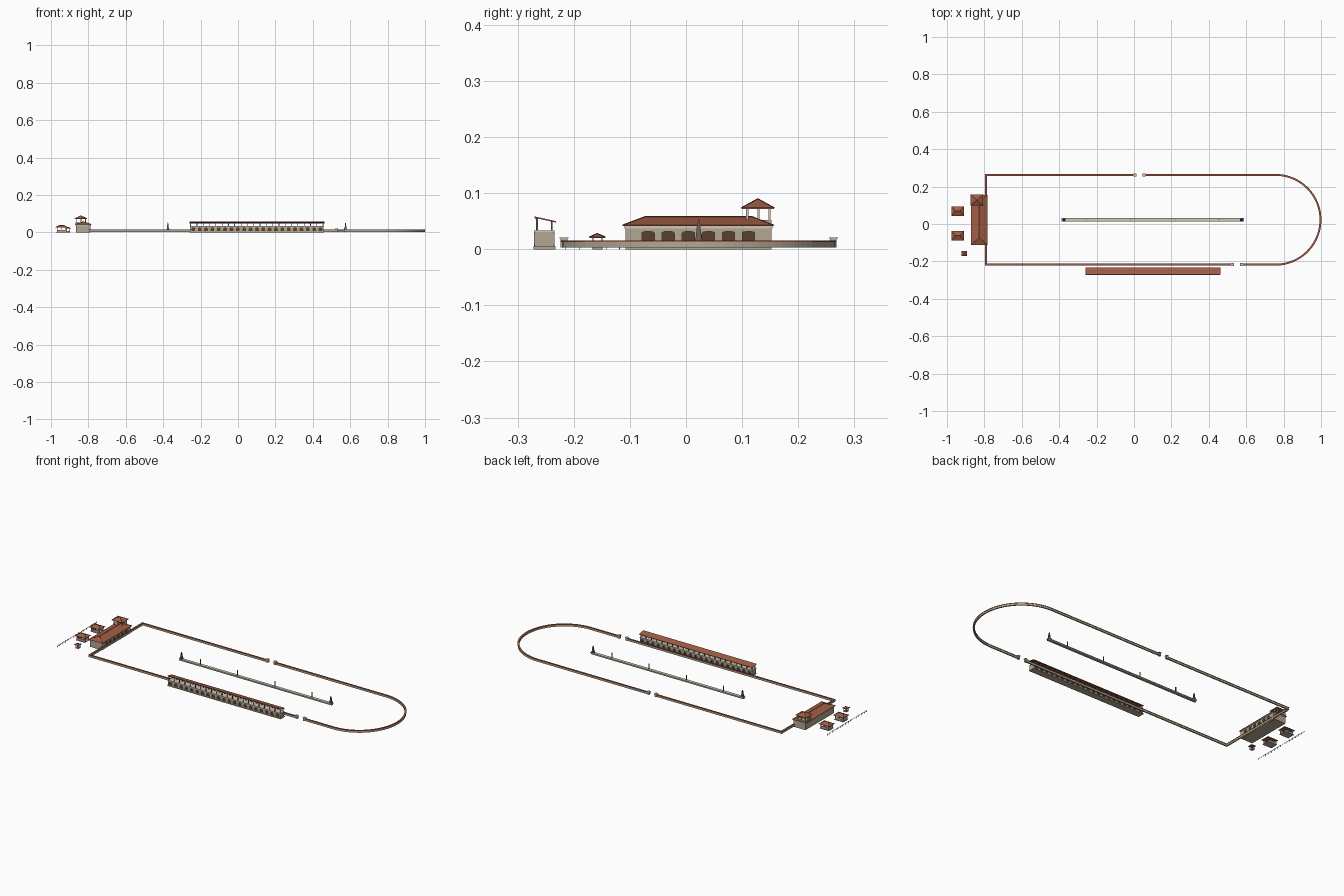
import bpy, bmesh, math
from mathutils import Vector

if "Cube" in bpy.data.objects:
    bpy.data.objects.remove(bpy.data.objects["Cube"])


def mat(name, c):
    m = bpy.data.materials.new(name)
    m.diffuse_color = (*c, 1)
    m.use_nodes = True
    m.node_tree.nodes["Principled BSDF"].inputs["Base Color"].default_value = m.diffuse_color
    return m


STONE = mat("stone", (0.45, 0.39, 0.29))
PALE = mat("pale_stone", (0.62, 0.57, 0.46))
TILE = mat("roof_tile", (0.36, 0.11, 0.06))
RIDGE = mat("ridge_tile", (0.22, 0.05, 0.03))
DARK = mat("dark_wood", (0.10, 0.05, 0.03))
IRON = mat("post_wood", (0.16, 0.12, 0.09))


def finish(name, bm, m):
    bmesh.ops.recalc_face_normals(bm, faces=bm.faces)
    me = bpy.data.meshes.new(name)
    bm.to_mesh(me)
    bm.free()
    me.materials.append(m)
    ob = bpy.data.objects.new(name, me)
    bpy.context.collection.objects.link(ob)
    return ob


def add_hull(bm, low, high):
    # solid between two rectangles (x0, x1, y0, y1, z)
    vs = []
    for x0, x1, y0, y1, z in (low, high):
        vs += [bm.verts.new(p) for p in ((x0, y0, z), (x1, y0, z), (x1, y1, z), (x0, y1, z))]
    for f in ((3, 2, 1, 0), (4, 5, 6, 7), (0, 1, 5, 4), (1, 2, 6, 5), (2, 3, 7, 6), (3, 0, 4, 7)):
        bm.faces.new([vs[i] for i in f])


def boxes(name, items, m):
    bm = bmesh.new()
    for x0, x1, y0, y1, z0, z1 in items:
        add_hull(bm, (x0, x1, y0, y1, z0), (x0, x1, y0, y1, z1))
    return finish(name, bm, m)


def hip_roof(name, x0, x1, y0, y1, z0, z1, ridge):
    # ridge = (x0, x1, y0, y1) of the ridge line or apex
    bm = bmesh.new()
    e = 0.0004
    a, b, c, d = ridge
    add_hull(bm, (x0, x1, y0, y1, z0), (x0, x1, y0, y1, z0 + 0.002))
    add_hull(bm, (x0, x1, y0, y1, z0 + 0.002), (a - e, b + e, c - e, d + e, z1))
    finish(name, bm, TILE)
    # ridge and hip cap tiles
    t = 0.001
    caps = [((a, c), (b, d))] if (a, c) != (b, d) else []
    lines = [(Vector((p[0], p[1], z1)), Vector((q[0], q[1], z1))) for p, q in caps]
    for cx, cy, rx, ry in ((x0, y0, a, c), (x1, y0, b, c), (x0, y1, a, d), (x1, y1, b, d)):
        lines.append((Vector((cx, cy, z0 + 0.002)), Vector((rx, ry, z1))))
    bm = bmesh.new()
    for p, q in lines:
        rot = (q - p).to_track_quat('Z', 'Y').to_matrix().to_4x4()
        rot.translation = (p + q) / 2
        r = bmesh.ops.create_cone(bm, cap_ends=True, segments=6, radius1=t, radius2=t, depth=(q - p).length)
        bmesh.ops.transform(bm, matrix=rot, verts=r["verts"])
    finish(name + "_caps", bm, RIDGE)


def sweep(name, path, half, z0, z1, m):
    # rectangular section along a flat path with mitred corners
    bm = bmesh.new()
    rings = []
    P = [Vector(p) for p in path]
    for i, p in enumerate(P):
        a = (p - P[i - 1]).normalized() if i else (P[1] - p).normalized()
        b = (P[i + 1] - p).normalized() if i < len(P) - 1 else a
        t = (a + b).normalized()
        n = Vector((-t.y, t.x)) * (half / max(0.3, t.dot(a)))
        l, r = p + n, p - n
        rings.append([bm.verts.new((*q, z)) for q, z in ((l, z0), (r, z0), (r, z1), (l, z1))])
    for u, v in zip(rings, rings[1:]):
        for k in range(4):
            bm.faces.new((u[k], u[(k + 1) % 4], v[(k + 1) % 4], v[k]))
    bm.faces.new(rings[0])
    bm.faces.new(rings[-1])
    finish(name, bm, m)


def arcade(name, length, height, centres, w, sill, spring, depth, loc, rot_z, m):
    # upright facade with arched holes, extruded from a filled flat curve
    cu = bpy.data.curves.new(name, 'CURVE')
    cu.dimensions, cu.fill_mode, cu.extrude = '2D', 'BOTH', depth / 2

    def loop(pts):
        s = cu.splines.new('POLY')
        s.points.add(len(pts) - 1)
        for q, (x, y) in zip(s.points, pts):
            q.co = (x, y, 0, 1)
        s.use_cyclic_u = True
    h = length / 2
    loop([(-h, 0), (h, 0), (h, height), (-h, height)])
    for c in centres:
        loop([(c - w / 2, sill), (c + w / 2, sill)] +
             [(c + w / 2 * math.cos(a), spring + w / 2 * math.sin(a) * ARCH_RISE)
              for a in [math.pi * k / 8 for k in range(9)]])
    ob = bpy.data.objects.new(name, cu)
    bpy.context.collection.objects.link(ob)
    ob.location, ob.rotation_euler = loc, (math.pi / 2, 0, rot_z)
    cu.materials.append(m)
    bpy.ops.object.select_all(action='DESELECT')
    bpy.context.view_layer.objects.active = ob
    ob.select_set(True)
    bpy.ops.object.convert(target='MESH')


# --- track wall with two gate openings
CY, R, CX, LX = 0.0225, 0.24, 0.757, -0.791
arc = [(CX + R * math.cos(a), CY + R * math.sin(a)) for a in
       [-math.pi / 2 + math.pi * k / 48 for k in range(49)]]
east = [(0.575, CY - R)] + arc + [(0.053, CY + R)]
west = [(0.005, CY + R), (LX, CY + R), (LX, CY - R), (0.527, CY - R)]
for nm, path in (("east", east), ("west", west)):
    sweep(nm + "_track_wall", path, 0.0035, 0.003, 0.013, STONE)
    sweep(nm + "_wall_coping", path, 0.005, 0.013, 0.016, TILE)
gates = [(0.575, CY - R), (0.527, CY - R), (0.053, CY + R), (0.005, CY + R)]
boxes("gate_posts", [(x - .006, x + .006, y - .006, y + .006, .003, .019) for x, y in gates], STONE)
boxes("gate_post_caps", [(x - .008, x + .008, y - .008, y + .008, .019, .021) for x, y in gates], PALE)

# --- central barrier with obelisks and marker posts
boxes("central_barrier", [(-.385, .585, CY - .007, CY + .007, .003, .010)], STONE)
boxes("barrier_coping", [(-.387, .587, CY - .009, CY + .009, .010, .012)], PALE)
posts_x = (-.255, -.02, .22, .455)
boxes("marker_posts", [(x - .002, x + .002, CY - .002, CY + .002, .012, .042) for x in posts_x], IRON)
bm = bmesh.new()
for x in (-.375, .575):
    for s0, s1, z0, z1 in ((.008, .008, .012, .018), (.0055, .0025, .018, .047), (.0025, .0002, .047, .054)):
        add_hull(bm, (x - s0, x + s0, CY - s0, CY + s0, z0), (x - s1, x + s1, CY - s1, CY + s1, z1))
finish("obelisks", bm, IRON)

# --- grandstand with arcades on both long sides
SX, SL, N = 0.101, 0.714, 21
ARCH_RISE = 1.0
pitch = SL / N
cs = [(i - (N - 1) / 2) * pitch for i in range(N)]
x0, x1 = SX - SL / 2, SX + SL / 2
boxes("stand_base", [(x0 - .003, x1 + .003, -.272, -.233, 0, .005)], STONE)
boxes("stand_core", [(x0 + .002, x1 - .002, -.265, -.240, .005, .031)], DARK)
boxes("stand_ends", [(x0, x0 + .005, -.270, -.235, .005, .031), (x1 - .005, x1, -.270, -.235, .005, .031)], STONE)
for nm, y in (("front", -.268), ("back", -.237)):
    arcade("stand_arcade_" + nm, SL, .027, cs, .020, .002, .012, .005, (SX, y, .005), 0, STONE)
boxes("stand_deck", [(x0 - .001, x1 + .001, -.271, -.234, .031, .033)], PALE)
pil = []
for i in range(N + 1):
    x = x0 + .003 + i * (SL - .006) / N
    pil += [(x - .0017, x + .0017, -.267, -.264, .033, .057),
            (x - .0017, x + .0017, -.241, -.238, .033, .051)]
boxes("stand_roof_posts", pil, IRON)
roof = boxes("stand_roof", [(x0 - .004, x1 + .004, -.270, -.232, .056, .0585)], TILE)
for v in roof.data.vertices:
    v.co.z -= (v.co.y + .270) * .22
boxes("stand_front_beam", [(x0, x1, -.268, -.265, .053, .056)], RIDGE)

# --- starting gate building
BX0, BX1, BY0, BY1 = -.866, -.789, -.108, .152
MY = (BY0 + BY1) / 2
boxes("gatehouse_body", [(BX0, BX1 - .006, BY0, BY1, 0, .041)], STONE)
boxes("gatehouse_doors", [(BX1 - .007, BX1 - .003, BY0 + .01, BY1 - .01, .004, .036)], DARK)
ARCH_RISE = 0.25
arcade("gatehouse_arches", BY1 - BY0, .041, [-.0895 + .0358 * i for i in range(6)], .022, .004, .029,
       .006, (BX1 - .003, MY, 0), math.pi / 2, STONE)
boxes("gatehouse_cornice", [(BX0 - .002, BX1 + .002, BY0 - .002, BY1 + .002, .037, .041)], PALE)
hip_roof("gatehouse_roof", -.872, -.783, -.113, .156, .041, .058, (-.8275, -.8275, -.073, .118))

# --- lookout tower
TX0, TX1, TY0, TY1 = -.868, -.812, .106, .152
boxes("tower_base", [(TX0, TX1, TY0, TY1, .038, .052)], STONE)
boxes("tower_columns", [(x - .002, x + .002, y - .002, y + .002, .052, .073)
                        for x in (TX0 + .003, -.84, TX1 - .003)
                        for y in (TY0 + .003, (TY0 + TY1) / 2, TY1 - .003)
                        if not (x == -.84 and abs(y - .129) < .01)], PALE)
hip_roof("tower_roof", -.874, -.806, .099, .157, .072, .090, (-.84, -.84, .128, .128))

# --- two huts and a small kiosk
for i, y in enumerate((.069, -.062)):
    boxes(f"hut_{i}_floor", [(-.972, -.914, y - .022, y + .022, 0, .003)], STONE)
    boxes(f"hut_{i}_walls", [(-.969, -.917, y - .019, y - .016, .003, .014),
                             (-.969, -.917, y + .016, y + .019, .003, .014),
                             (-.969, -.966, y - .019, y + .019, .003, .025)], STONE)
    boxes(f"hut_{i}_posts", [(x - .002, x + .002, y + s * .0175 - .002, y + s * .0175 + .002, .003, .026)
                             for x in (-.967, -.943, -.919) for s in (-1, 1)], STONE)
    hip_roof(f"hut_{i}_roof", -.976, -.910, y - .025, y + .025, .025, .038, (-.956, -.930, y, y))
KX, KY = -.907, -.158
boxes("kiosk_posts", [(KX + a * .008 - .001, KX + a * .008 + .001, KY + b * .008 - .001, KY + b * .008 + .001, 0, .021)
                      for a in (-1, 1) for b in (-1, 1)], IRON)
boxes("kiosk_counter", [(KX - .008, KX + .008, KY - .008, KY + .008, 0, .008)], STONE)
hip_roof("kiosk_roof", KX - .014, KX + .014, KY - .014, KY + .014, .020, .028, (KX, KX, KY, KY))

# --- thin rail fence behind the huts
fence = [(-1.0, -.9985, -.215 + .024 * i, -.2135 + .024 * i, 0, .012) for i in range(16)]
fence += [(-.9997, -.9988, -.215, .146, z, z + .0008) for z in (.006, .010)]
boxes("rail_fence", fence, IRON)
